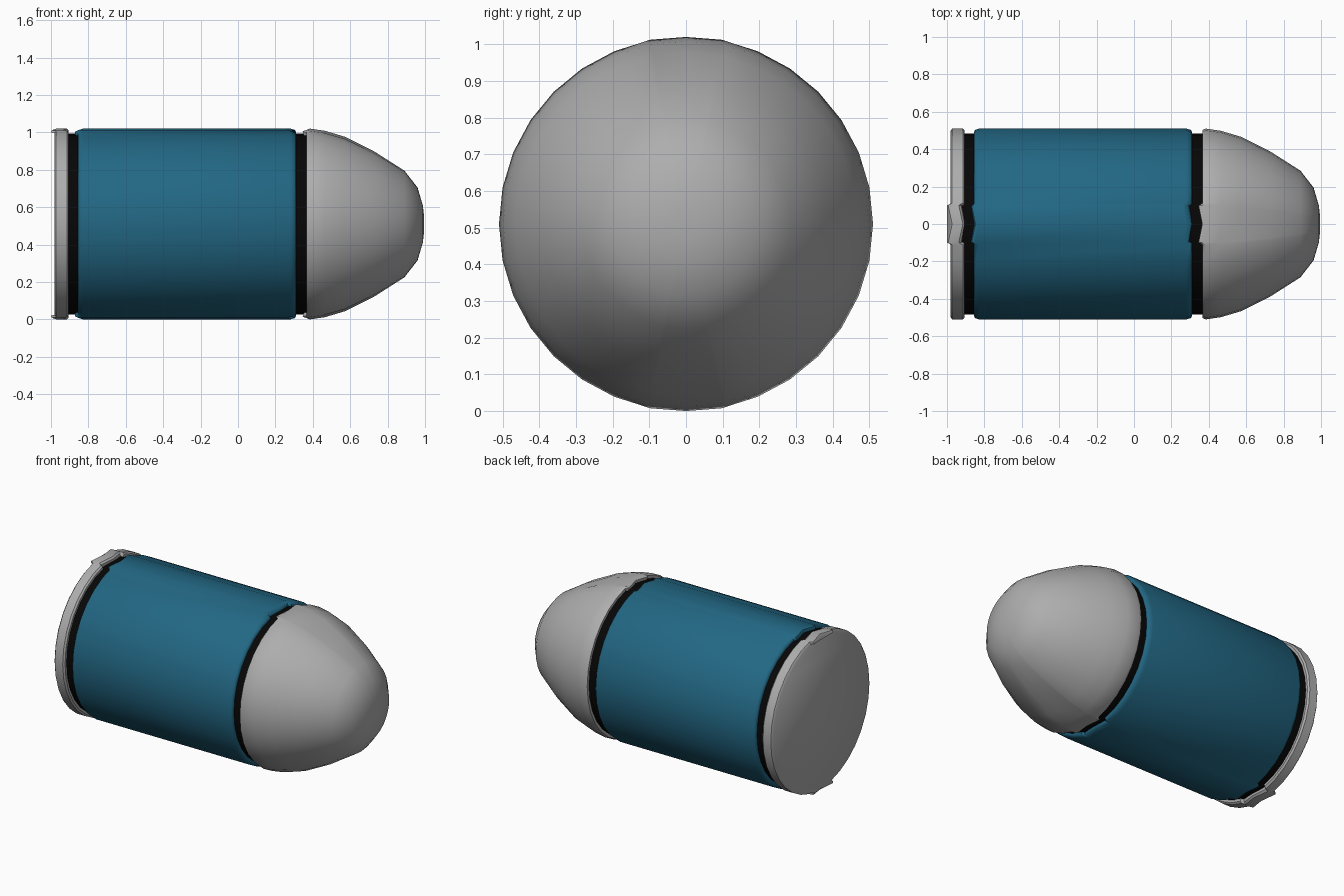
import bpy, bmesh, math

if "Cube" in bpy.data.objects:
    bpy.data.objects.remove(bpy.data.objects["Cube"])

R = 0.51          # outer radius, also the height of the axis
SIDES = 32


def material(name, rgb):
    m = bpy.data.materials.new(name)
    m.diffuse_color = (*rgb, 1)
    m.use_nodes = True
    m.node_tree.nodes["Principled BSDF"].inputs["Base Color"].default_value = m.diffuse_color
    return m


def columns(seam):
    """Angles around the x axis; seam columns at top and bottom are doubled and offset."""
    cols = []
    for i in range(SIDES):
        a = 2 * math.pi * i / SIDES
        k = i % (SIDES // 2)
        if seam and k == 1:
            cols += [(a, 1.0), (a + 0.025, 0.0)]
        elif seam and k == SIDES // 2 - 1:
            cols += [(a - 0.025, 0.0), (a, 1.0)]
        else:
            cols.append((a, 0.0))
    return cols


def lathe(name, profile, mat, seam=True):
    """Revolve (x, radius) points about the long axis and cap both ends."""
    bm = bmesh.new()
    rings = []
    for x, r in profile:
        ring = []
        for a, s in columns(seam):
            f = s * min(1, r / R) ** 8      # seam fades out towards the nose tip
            rr = r * (1 + 0.004 * f)
            ring.append(bm.verts.new((x - 0.022 * f, rr * math.sin(a), R + rr * math.cos(a))))
        rings.append(ring)
    n = len(rings[0])
    for lo, hi in zip(rings, rings[1:]):
        for i in range(n):
            j = (i + 1) % n
            bm.faces.new((lo[i], lo[j], hi[j], hi[i]))
    bm.faces.new(rings[0])
    bm.faces.new(rings[-1])
    bmesh.ops.recalc_face_normals(bm, faces=bm.faces)
    me = bpy.data.meshes.new(name)
    bm.to_mesh(me)
    bm.free()
    ob = bpy.data.objects.new(name, me)
    bpy.context.collection.objects.link(ob)
    me.materials.append(mat)
    bpy.ops.object.select_all(action='DESELECT')
    ob.select_set(True)
    bpy.context.view_layer.objects.active = ob
    bpy.ops.object.shade_smooth_by_angle(angle=math.radians(40))
    return ob


blue = material("blue", (0.016, 0.135, 0.228))
black = material("black", (0.002, 0.002, 0.002))
grey = material("grey", (0.42, 0.42, 0.42))

# Dark core showing in the two grooves
lathe("groove_core", [(-0.94, 0.485), (0.40, 0.485)], black, seam=False)
# Rear rim
lathe("rear_rim", [(-0.982, 0.498), (-0.972, R), (-0.915, R), (-0.905, 0.50), (-0.905, 0.47)], grey)
# Coloured casing with rounded ends
lathe("casing", [(-0.855, 0.475), (-0.855, 0.494), (-0.848, 0.504), (-0.83, R),
                 (0.28, R), (0.302, 0.504), (0.31, 0.494), (0.31, 0.475)], blue)
# Nose
lathe("nose", [(0.365, 0.47), (0.365, 0.503), (0.385, R), (0.465, 0.498), (0.57, 0.467),
               (0.73, 0.387), (0.89, 0.285), (0.96, 0.195), (0.988, 0.10), (0.995, 0.04)], grey)
